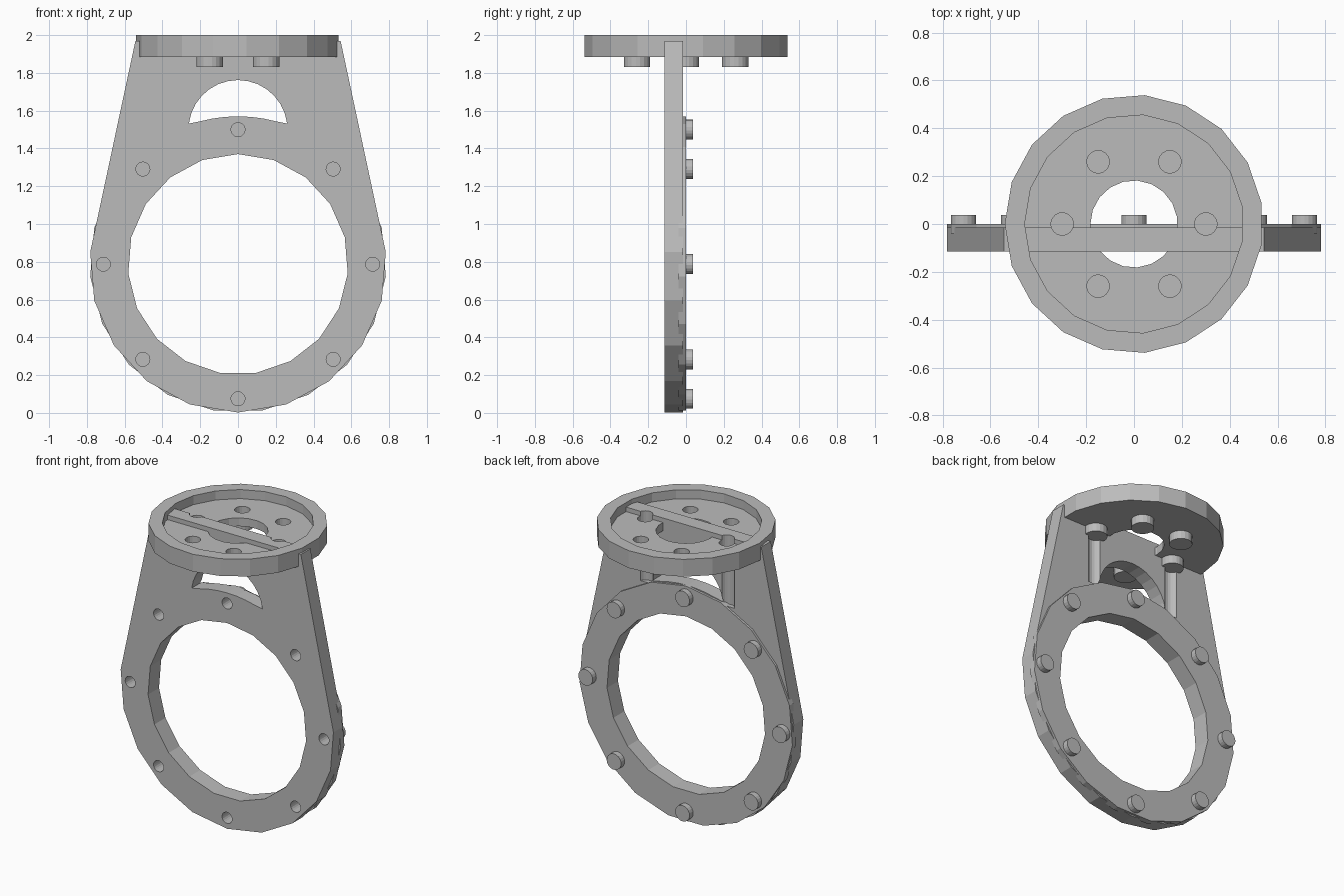
import bpy, bmesh
from math import sin, cos, pi, radians
from mathutils import Matrix, Vector

cube = bpy.data.objects.get("Cube")
if cube:
    bpy.data.objects.remove(cube, do_unlink=True)

grey = bpy.data.materials.new("plain_grey")
grey.use_nodes = True
colour = (0.5, 0.5, 0.5, 1)
grey.diffuse_color = colour
grey.node_tree.nodes["Principled BSDF"].inputs["Base Color"].default_value = colour

SIDES = 19
CZ = 0.787                      # height of the big ring centre
RING_R = 0.785
BACK, FRONT = -0.015, -0.115    # faces of the upright plate


def circle(r, cx=0, cy=0, start=90, n=SIDES):
    return [(cx + r * cos(radians(start) + 2 * pi * k / n),
             cy + r * sin(radians(start) + 2 * pi * k / n)) for k in range(n)]


def make(name, outlines, low, high, axis):
    """Extrude closed outlines between two levels along y or z."""
    bm = bmesh.new()
    for pts in outlines:
        place = (lambda u, v, d: (u, d, v)) if axis == "y" else (lambda u, v, d: (u, v, d))
        a = [bm.verts.new(place(u, v, low)) for u, v in pts]
        b = [bm.verts.new(place(u, v, high)) for u, v in pts]
        bm.faces.new(a)
        bm.faces.new(b[::-1])
        for i in range(len(pts)):
            j = (i + 1) % len(pts)
            bm.faces.new((a[j], a[i], b[i], b[j]))
    bmesh.ops.recalc_face_normals(bm, faces=bm.faces[:])
    mesh = bpy.data.meshes.new(name)
    bm.to_mesh(mesh)
    bm.free()
    mesh.materials.append(grey)
    obj = bpy.data.objects.new(name, mesh)
    bpy.context.collection.objects.link(obj)
    return obj


def combine(target, tool, operation="DIFFERENCE"):
    """Boolean modifier; the tool object stays hidden."""
    mod = target.modifiers.new(tool.name, "BOOLEAN")
    mod.operation = operation
    mod.solver = "EXACT"
    mod.object = tool
    tool.hide_render = True
    helpers.add(tool)


helpers = set()

# Upright plate: round bottom, tapering sides, flat top
outline = [(RING_R * sin(2 * pi * k / SIDES), CZ - RING_R * cos(2 * pi * k / SIDES))
           for k in range(-5, 6)] + [(0.543, 1.97), (-0.543, 1.97)]
plate = make("upright_plate", [outline], FRONT, BACK, "y")

# Raised ring on the back, with bolt bosses
ring_bolts = [(0.7125 * cos(k * pi / 4), CZ + 0.7125 * sin(k * pi / 4)) for k in range(8)]
ring = make("raised_ring", [circle(RING_R, 0, CZ)], -0.04, 0, "y")
ring_bosses = make("ring_bosses", [circle(0.053, *p) for p in ring_bolts], -0.01, 0.038, "y")

# Grooves that clear the two flange bolts next to the plate
grooves = make("bolt_grooves", [circle(0.048, x, 0) for x in (-0.3, 0.3)], 1.51, 1.835, "z")

# Arched window above the ring
arch = [(0.262 * cos(radians(a)), 1.5 + 0.262 * sin(radians(a)))
        for a in [7 + 166 * k / 14 for k in range(15)]]
sill = [(0.783 * cos(radians(a)), CZ + 0.783 * sin(radians(a))) for a in range(105, 70, -5)]
window = make("arched_window", [arch + sill], -0.3, 0.3, "y")

bore = make("large_bore", [circle(0.583, 0, CZ)], -0.3, 0.3, "y")
ring_holes = make("ring_holes", [circle(0.037, *p) for p in ring_bolts], -0.3, 0.018, "y")

# Flange disc with shallow recess, centre hole and bolt bosses below
flange_bolts = [(0.3 * cos(k * pi / 3), 0.3 * sin(k * pi / 3)) for k in range(6)]
flange = make("top_flange", [circle(0.54, start=180)], 1.885, 2.0, "z")
flange_bosses = make("flange_bosses", [circle(0.07, *p) for p in flange_bolts], 1.83, 1.9, "z")
recess = make("flange_recess", [circle(0.457, start=180)], 1.94, 2.1, "z")
centre_hole = make("flange_centre_hole", [circle(0.182, start=180)], 1.7, 2.2, "z")
flange_holes = make("flange_holes", [circle(0.047, *p) for p in flange_bolts], 1.855, 2.2, "z")

combine(plate, grooves)
combine(plate, ring, "UNION")
combine(plate, window)
combine(plate, bore)
combine(plate, ring_bosses, "UNION")
combine(plate, ring_holes)
combine(plate, flange_holes)

combine(flange, flange_bosses, "UNION")
combine(flange, recess)
combine(flange, centre_hole)
combine(flange, flange_holes)

# Bake the modifiers and drop the helper shapes
bpy.context.view_layer.update()
graph = bpy.context.evaluated_depsgraph_get()
baked = [(o, bpy.data.meshes.new_from_object(o.evaluated_get(graph))) for o in (plate, flange)]
for obj, mesh in baked:
    obj.modifiers.clear()
    obj.data = mesh
for helper in helpers:
    bpy.data.objects.remove(helper, do_unlink=True)
